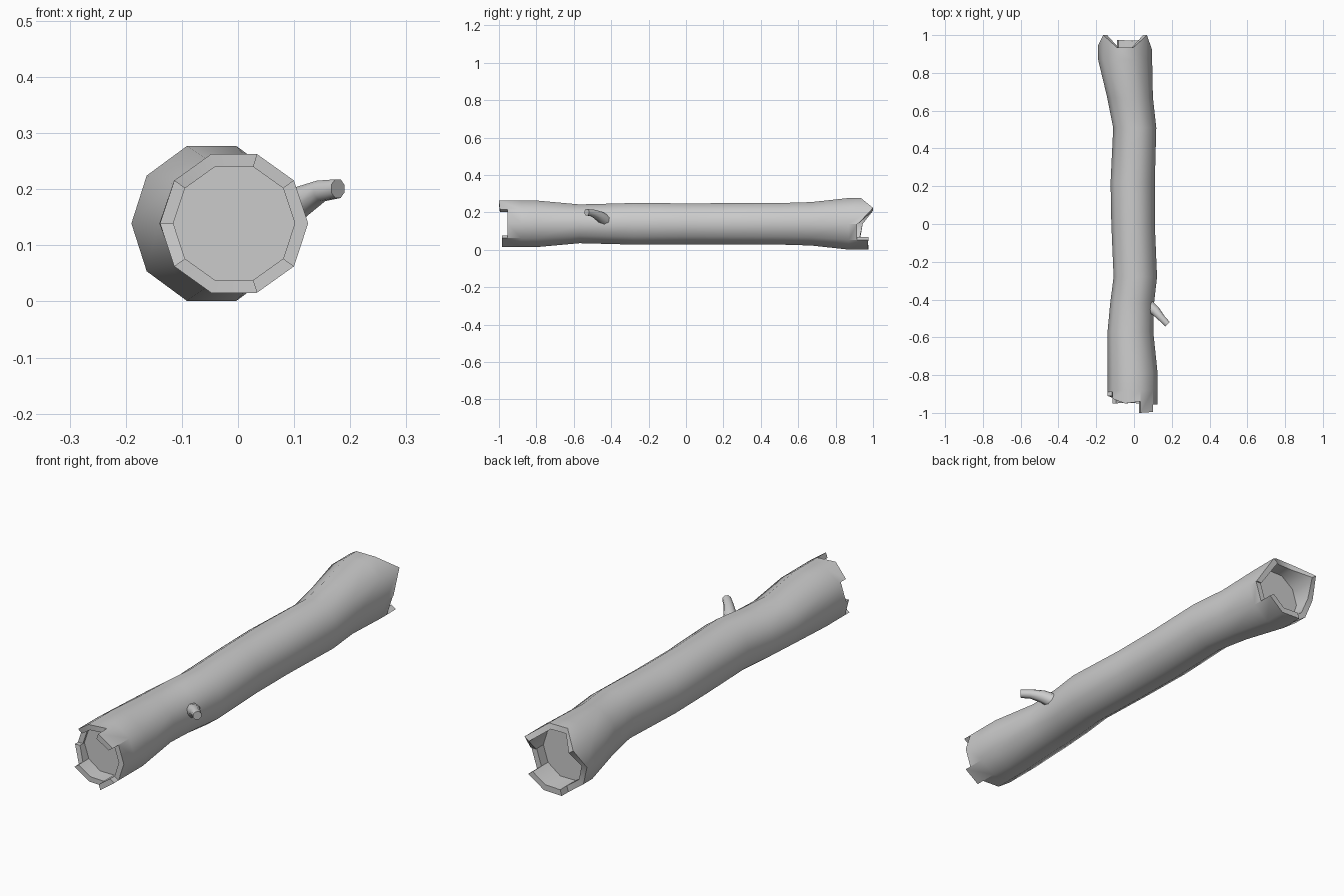
import bpy, bmesh
from math import cos, sin, radians
from mathutils import Vector

if "Cube" in bpy.data.objects:
    bpy.data.objects.remove(bpy.data.objects["Cube"])

N, ZC = 10, 0.139


def finish(name, bm, angle):
    bmesh.ops.remove_doubles(bm, verts=bm.verts, dist=0.0005)
    bmesh.ops.recalc_face_normals(bm, faces=bm.faces)
    mesh = bpy.data.meshes.new(name)
    bm.to_mesh(mesh)
    bm.free()
    obj = bpy.data.objects.new(name, mesh)
    bpy.context.collection.objects.link(obj)
    bpy.ops.object.select_all(action='DESELECT')
    obj.select_set(True)
    bpy.context.view_layer.objects.active = obj
    bpy.ops.object.shade_smooth_by_angle(angle=radians(angle))
    return obj


def add_face(bm, pts):
    # drop coincident neighbours so tapered steps become triangles
    keep = [p for i, p in enumerate(pts) if (p - pts[i - 1]).length > 0.0005]
    if len(keep) > 2:
        bm.faces.new([bm.verts.new(p) for p in keep])


def point(k, y, cx, rx, rz, scale=1.0):
    a = radians(36 * (k % N))
    return Vector((cx + rx * scale * cos(a), y, ZC + rz * scale * sin(a)))


# trunk stations: y, centre x, x radius, z radius
stations = [(-0.88, -0.007, 0.132, 0.130), (-0.79, -0.007, 0.132, 0.130),
            (-0.57, -0.019, 0.121, 0.109), (-0.42, -0.010, 0.116, 0.113),
            (-0.28, 0.007, 0.115, 0.117), (0.0, -0.005, 0.115, 0.115),
            (0.22, -0.007, 0.117, 0.116), (0.51, 0.004, 0.114, 0.117),
            (0.67, -0.021, 0.121, 0.122), (0.87, -0.047, 0.143, 0.145)]

# broken rim heights: (start, end) y of each of the ten wall segments
front_rim = [(-0.955, -0.955), (-0.995, -1.0), (-0.94, -0.95), (-0.95, -0.925),
             (-0.89, -0.89), (-0.91, -0.92), (-0.95, -0.945), (-0.945, -0.95),
             (-0.985, -0.985), (-0.955, -0.955)]
back_rim = [(0.92, 1.0), (1.0, 0.935), (0.935, 0.935), (0.935, 1.0),
            (1.0, 0.945), (0.945, 0.93), (0.93, 0.93), (0.975, 0.97),
            (0.97, 0.975), (0.915, 0.915)]

bm = bmesh.new()
for s, t in zip(stations, stations[1:]):
    for k in range(N):
        add_face(bm, [point(k, *s), point(k + 1, *s), point(k + 1, *t), point(k, *t)])

for ring, rim in ((stations[0], front_rim), (stations[-1], back_rim)):
    y0, shape, inner = ring[0], ring[1:], 0.82
    out = lambda k, y: point(k, y, *shape)
    inn = lambda k, y: point(k, y, *shape, inner)
    for k, (a, b) in enumerate(rim):
        # outer wall, inner wall, rim cap
        for w in (out, inn):
            add_face(bm, [w(k, y0), w(k + 1, y0), w(k + 1, b), w(k, a)])
        add_face(bm, [out(k, a), out(k + 1, b), inn(k + 1, b), inn(k, a)])
        # step to the next segment
        c = rim[(k + 1) % N][0]
        add_face(bm, [out(k + 1, b), out(k + 1, c), inn(k + 1, c), inn(k + 1, b)])
    # recessed wood disc
    add_face(bm, [inn(k, y0) for k in range(N)])
finish("hollow_log", bm, 40)

# twig stub: swept octagon along a bent path
path = [((0.075, -0.43, 0.155), 0.034), ((0.115, -0.462, 0.180), 0.027),
        ((0.148, -0.500, 0.197), 0.020), ((0.178, -0.531, 0.201), 0.018)]
dirs = [(1, -0.7, 0.6), (1, -0.9, 0.5), (1, -1, 0.25), (0.8, -0.8, 0.0)]
S = 8
bm = bmesh.new()
rings = []
for (p, r), d in zip(path, dirs):
    d = Vector(d).normalized()
    side = d.cross(Vector((0, 0, 1))).normalized()
    up = side.cross(d)
    rings.append([bm.verts.new(Vector(p) + side * r * cos(radians(45 * i + 22.5))
                               + up * r * sin(radians(45 * i + 22.5))) for i in range(S)])
for a, b in zip(rings, rings[1:]):
    for i in range(S):
        j = (i + 1) % S
        bm.faces.new([a[i], a[j], b[j], b[i]])
bm.faces.new(rings[0])
bm.faces.new(rings[-1])
finish("twig_stub", bm, 50)
